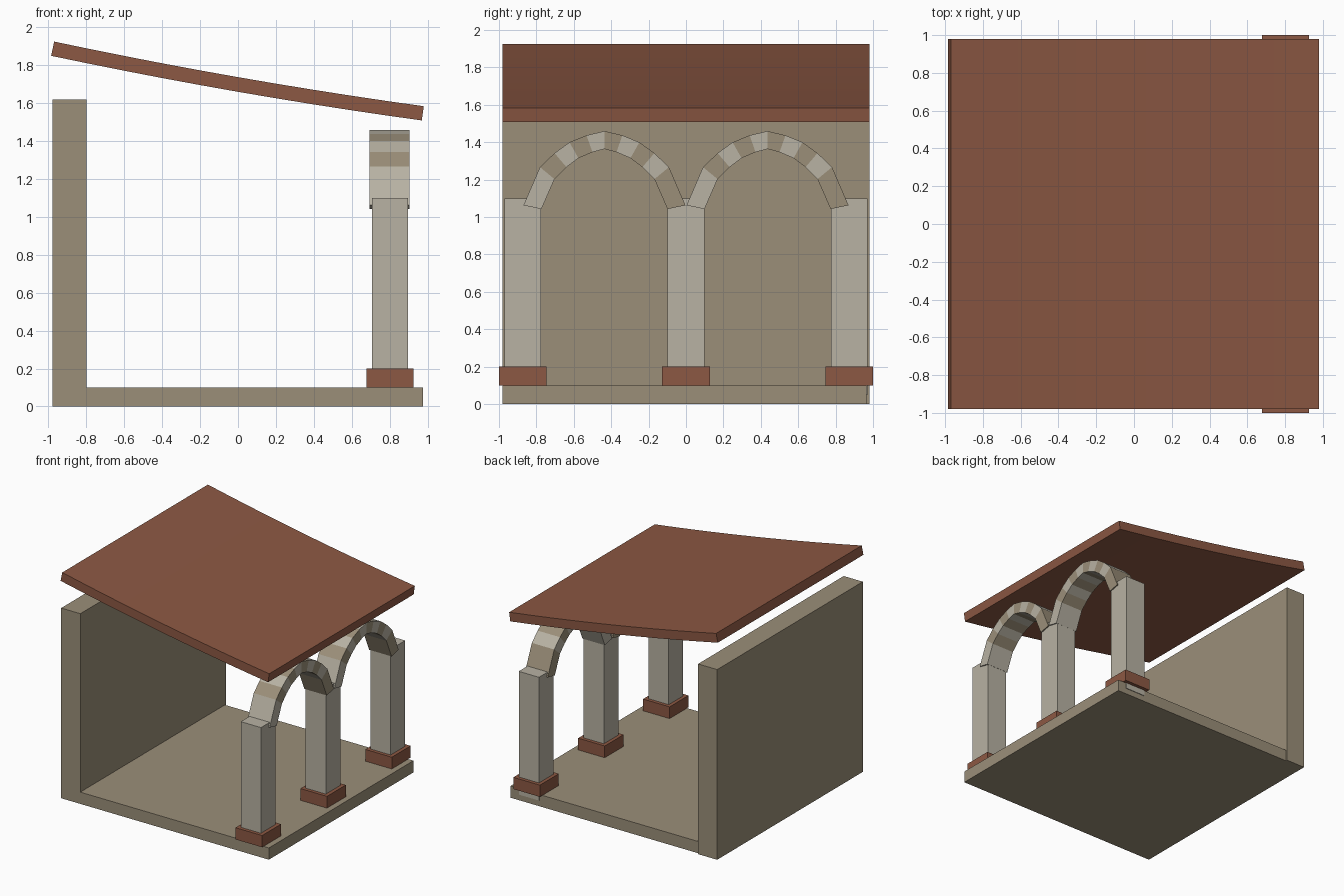
import bpy
import bmesh

if "Cube" in bpy.data.objects:
    bpy.data.objects.remove(bpy.data.objects["Cube"], do_unlink=True)


def make_material(name, hex_colour):
    def linear(c):
        return c / 12.92 if c <= 0.04045 else ((c + 0.055) / 1.055) ** 2.4
    rgb = [linear(int(hex_colour[i:i + 2], 16) / 255) for i in (0, 2, 4)]
    mat = bpy.data.materials.new(name)
    mat.use_nodes = True
    mat.diffuse_color = (*rgb, 1)
    mat.node_tree.nodes["Principled BSDF"].inputs["Base Color"].default_value = (*rgb, 1)
    return mat


sandstone = make_material("sandstone", "9B8F79")
pale_stone = make_material("pale stone", "B8B2A3")
terracotta = make_material("terracotta", "8C5843")


def finish(name, bm, mats):
    bmesh.ops.recalc_face_normals(bm, faces=bm.faces)
    mesh = bpy.data.meshes.new(name)
    bm.to_mesh(mesh)
    bm.free()
    for mat in mats:
        mesh.materials.append(mat)
    obj = bpy.data.objects.new(name, mesh)
    bpy.context.collection.objects.link(obj)
    return obj


def box(name, low, high, mat):
    bm = bmesh.new()
    bmesh.ops.create_cube(bm, size=1)
    for v in bm.verts:
        v.co = [(a + b) / 2 + c * (b - a) for a, b, c in zip(low, high, v.co)]
    return finish(name, bm, [mat])


def strip(name, sections, mats):
    """Skin a row of four-cornered sections; the materials alternate along it."""
    bm = bmesh.new()
    rings = [[bm.verts.new(p) for p in s] for s in sections]
    for i, (a, b) in enumerate(zip(rings, rings[1:])):
        for k in range(4):
            n = (k + 1) % 4
            face = bm.faces.new((a[k], a[n], b[n], b[k]))
            face.material_index = i % len(mats)
    bm.faces.new(rings[0])
    bm.faces.new(rings[-1]).material_index = (len(rings) - 2) % len(mats)
    return finish(name, bm, mats)


# Floor and back wall
box("floor", (-0.85, -0.98, 0), (0.977, 0.966, 0.1), sandstone)
box("wall", (-0.98, -0.98, 0), (-0.8, 0.98, 1.62), sandstone)

# Columns on square bases
for label, y in (("front", -0.873), ("middle", 0), ("back", 0.873)):
    box(label + "_column", (0.706, y - 0.098, 0.05), (0.896, y + 0.098, 1.1), pale_stone)
    box(label + "_base", (0.677, y - 0.127, 0.1), (0.927, y + 0.127, 0.2), terracotta)

# Arches of alternating wedge stones: (outer y, outer z, inner y, inner z)
half = [(-0.433, 1.063, -0.337, 1.043), (-0.345, 1.267, -0.267, 1.203),
        (-0.267, 1.342, -0.203, 1.267), (-0.187, 1.4, -0.139, 1.315),
        (-0.096, 1.437, -0.064, 1.347), (0, 1.46, 0, 1.364)]
joints = half + [(-a, b, -c, d) for a, b, c, d in reversed(half[:-1])]
x0, x1 = 0.695, 0.906
for label, mid in (("front", -0.436), ("back", 0.436)):
    strip(label + "_arch",
          [[(x0, mid + oy, oz), (x1, mid + oy, oz), (x1, mid + iy, iz), (x0, mid + iy, iz)]
           for oy, oz, iy, iz in joints], [pale_stone, sandstone])

# Gently sagging roof slab
sections = []
steps = 10
for i in range(steps + 1):
    t = i / steps
    x = -0.978 + 1.953 * t
    z = 1.888 - 0.341 * t - 0.072 * t * (1 - t)
    slope = (-0.341 - 0.072 * (1 - 2 * t)) / 1.953
    h = 0.0375
    dx = -slope * h
    sections.append([(x + dx, -0.98, z + h), (x + dx, 0.98, z + h),
                     (x - dx, 0.98, z - h), (x - dx, -0.98, z - h)])
roof = strip("roof", sections, [terracotta])
bpy.ops.object.select_all(action="DESELECT")
roof.select_set(True)
bpy.context.view_layer.objects.active = roof
bpy.ops.object.shade_smooth_by_angle()
